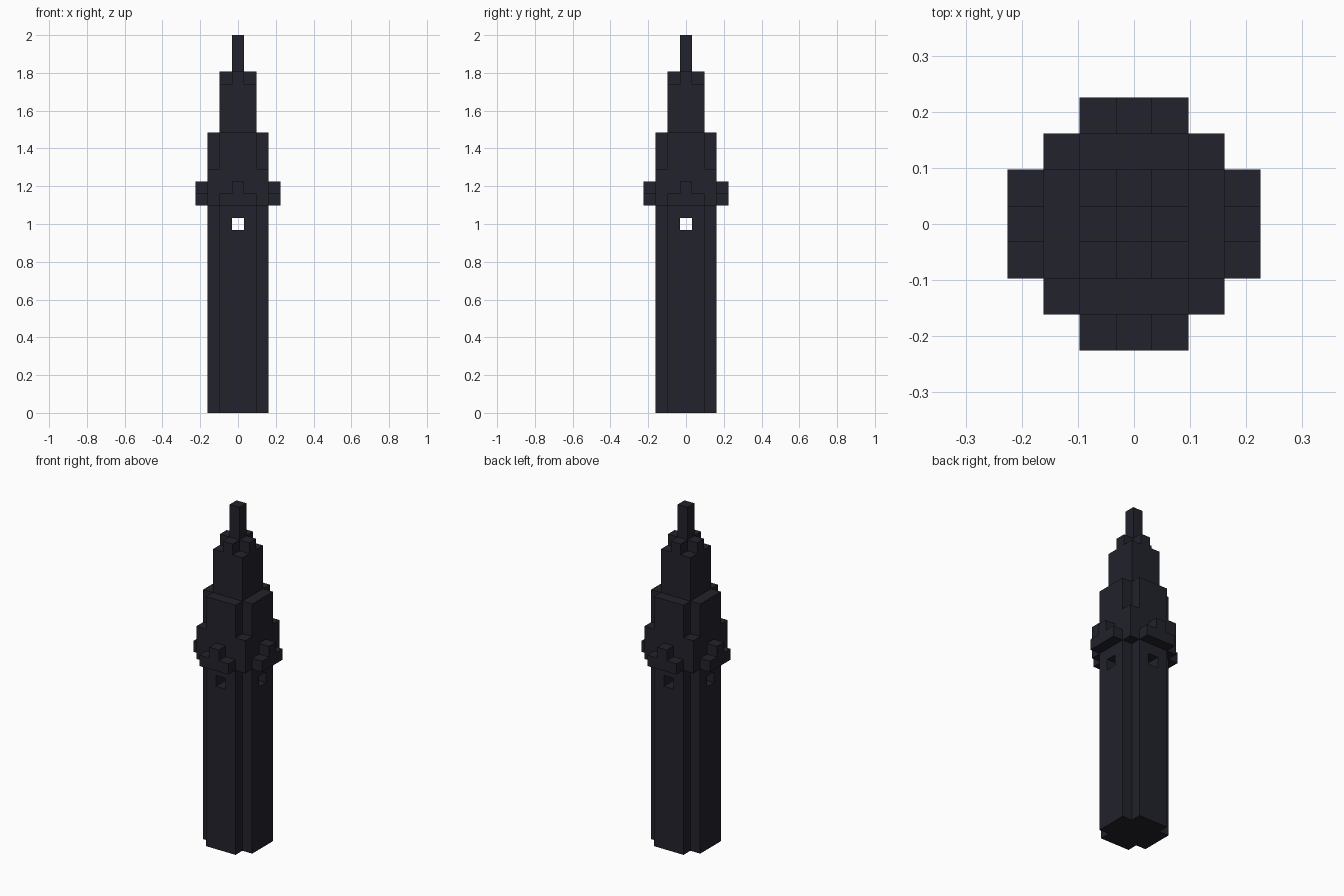
import bpy
import bmesh
from math import pi
from mathutils import Matrix

U = 2 / 31  # one block; the tower is 31 blocks tall

cube = bpy.data.objects.get("Cube")
if cube:
    bpy.data.objects.remove(cube, do_unlink=True)

stone = bpy.data.materials.new("dark slate")
stone.use_nodes = True
colour = (0.016, 0.016, 0.025, 1)
stone.diffuse_color = colour
stone.node_tree.nodes["Principled BSDF"].inputs["Base Color"].default_value = colour


def extrude(name, outline, direction, transform=Matrix()):
    """Solid made by sweeping a flat outline, all in blocks."""
    bm = bmesh.new()
    face = bm.faces.new([bm.verts.new(p) for p in outline])
    top = bmesh.ops.extrude_face_region(bm, geom=[face])["geom"]
    verts = [v for v in top if isinstance(v, bmesh.types.BMVert)]
    bmesh.ops.translate(bm, verts=verts, vec=direction)
    bmesh.ops.recalc_face_normals(bm, faces=bm.faces)
    bm.transform(transform @ Matrix.Scale(U, 4))
    mesh = bpy.data.meshes.new(name)
    bm.to_mesh(mesh)
    bm.free()
    mesh.materials.append(stone)
    obj = bpy.data.objects.new(name, mesh)
    bpy.context.collection.objects.link(obj)
    return obj


def tier(name, width, bottom, top, notched=False):
    """Square tier, optionally with one block missing from each corner."""
    h = width / 2
    n = h - 1
    quarter = [(h, -n), (h, n), (n, n)] if notched else [(h, h)]
    outline = []
    for _ in range(4):
        outline += [(x, y, bottom) for x, y in quarter]
        quarter = [(-y, x) for x, y in quarter]
    return extrude(name, outline, (0, 0, top - bottom))


# Stacked tiers from the ground to the tip
shaft = tier("shaft", 5, 0, 17, notched=True)
tier("gallery", 5, 17, 20)
tier("belfry", 5, 20, 23, notched=True)
tier("upper_tier", 3, 23, 27)
tier("crown", 3, 27, 28, notched=True)
tier("spire", 1, 28, 31)

# Crossing window openings through the shaft
opening = [(-.5, -4, 15), (.5, -4, 15), (.5, -4, 16), (-.5, -4, 16)]
cutters = []
for i in range(2):
    cutter = extrude("window_cutter", opening, (0, 8, 0), Matrix.Rotation(i * pi / 2, 4, "Z"))
    cutter.hide_render = True
    cutters.append(cutter)
    cut = shaft.modifiers.new("window", "BOOLEAN")
    cut.operation = "DIFFERENCE"
    cut.solver = "EXACT"
    cut.object = cutter
graph = bpy.context.evaluated_depsgraph_get()
cut_mesh = bpy.data.meshes.new_from_object(shaft.evaluated_get(graph))
shaft.modifiers.clear()
shaft.data = cut_mesh
for cutter in cutters:
    bpy.data.objects.remove(cutter, do_unlink=True)

# Balcony with a raised middle block on each side
right_half = [(1.5, 17), (1.5, 18), (.5, 18), (.5, 19)]
profile = right_half + [(-x, z) for x, z in reversed(right_half)]
for i, side in enumerate(("front", "left", "back", "right")):
    extrude(side + "_balcony", [(x, -3.5, z) for x, z in profile], (0, 1, 0),
            Matrix.Rotation(i * pi / 2, 4, "Z"))
